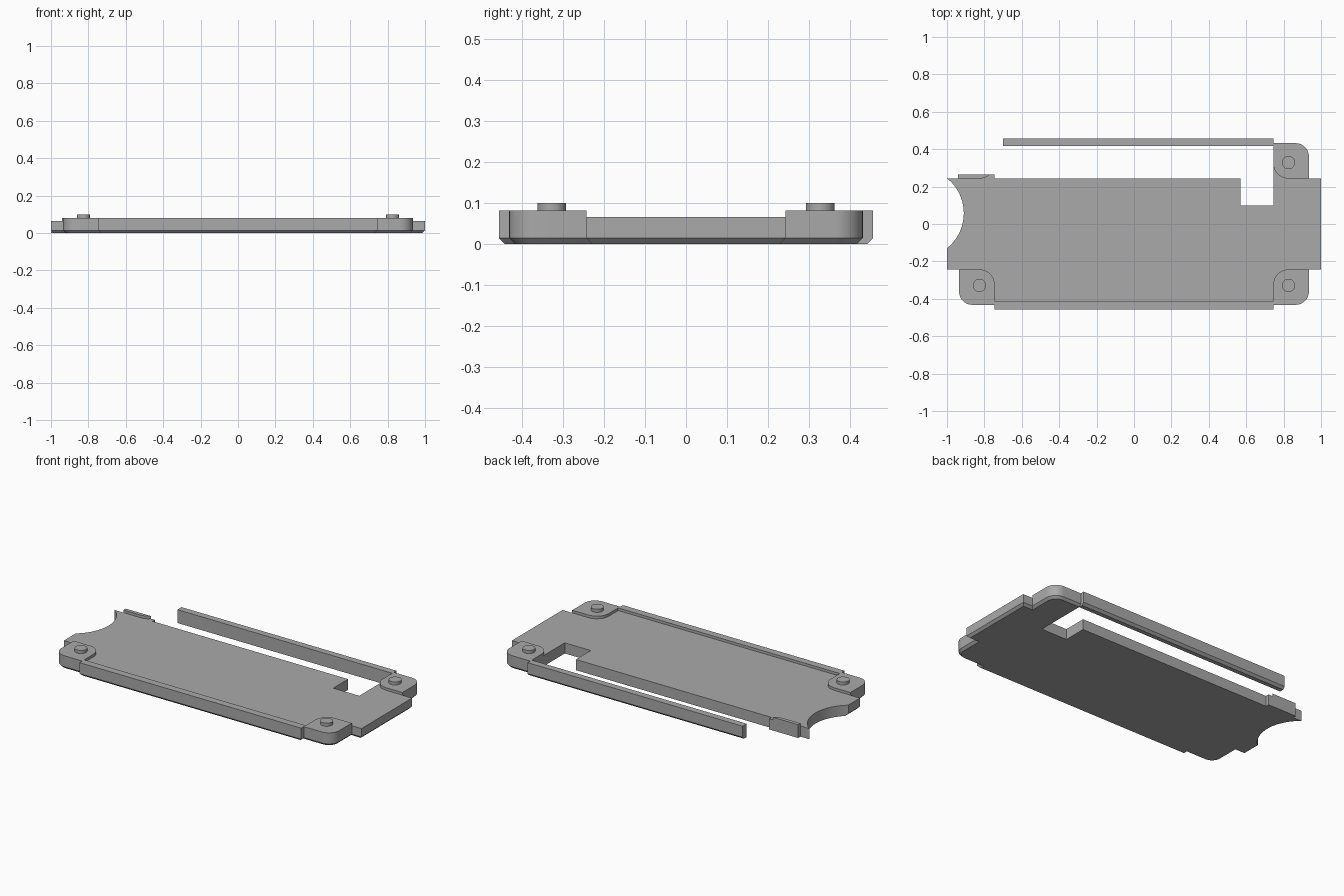
import bpy, bmesh
from math import cos, sin, radians, asin

cube = bpy.data.objects.get("Cube")
if cube:
    bpy.data.objects.remove(cube)

grey = bpy.data.materials.new("plain grey")
grey.use_nodes = True
colour = (0.4, 0.4, 0.4, 1)
grey.diffuse_color = colour
grey.node_tree.nodes["Principled BSDF"].inputs["Base Color"].default_value = colour

PLATE, TOP, PEG = 0.065, 0.081, 0.1        # heights
X0, X1, X2 = 0.745, 0.935, 1.0             # rail end, corner side, plate end
Y0, Y1, Y2 = 0.243, 0.432, 0.457           # corner start, corner side, rail side
RAIL = 0.413                               # inner side of the rails
CHAMFER = 0.014


def arc(cx, cy, r, start, end, steps=10):
    angles = [radians(start + (end - start) * i / steps) for i in range(steps + 1)]
    return [(cx + r * cos(a), cy + r * sin(a)) for a in angles]


def prism(name, outline, z0, z1, chamfered=None):
    """Extrude an outline; chamfer the bottom edges that pass the test."""
    bm = bmesh.new()
    bottom = bm.faces.new([bm.verts.new((x, y, z0)) for x, y in outline])
    grown = bmesh.ops.extrude_face_region(bm, geom=[bottom], use_keep_orig=True)["geom"]
    for v in grown:
        if isinstance(v, bmesh.types.BMVert):
            v.co.z = z1
    bmesh.ops.recalc_face_normals(bm, faces=bm.faces)
    if chamfered:
        edges = []
        for e in bm.edges:
            mid = (e.verts[0].co + e.verts[1].co) / 2
            if mid.z < z0 + 0.001 and chamfered(mid.x, mid.y):
                edges.append(e)
        bmesh.ops.bevel(bm, geom=edges, offset=CHAMFER, segments=1,
                        affect='EDGES', clamp_overlap=False)
    mesh = bpy.data.meshes.new(name)
    bm.to_mesh(mesh)
    bm.free()
    mesh.materials.append(grey)
    ob = bpy.data.objects.new(name, mesh)
    bpy.context.collection.objects.link(ob)
    bpy.ops.object.select_all(action='DESELECT')
    ob.select_set(True)
    bpy.context.view_layer.objects.active = ob
    bpy.ops.object.shade_smooth_by_angle(angle=radians(30))
    return ob


# Main plate with end scoop, rear notch and three rounded corners
R = 0.07
sweep = 180 / 3.14159265 * asin(0.1875 / 0.24)
scoop = arc(-1.15, 0.0575, 0.24, sweep, -sweep, 20)
scoop[0], scoop[-1] = (-X2, Y0), (-X2, -0.13)
outline = scoop + [(-X2, -Y0), (-X1, -Y0)]
outline += arc(-X1 + R, -Y1 + R, R, 180, 270)
outline += [(-X0, -Y1), (-X0, -Y2), (X0, -Y2), (X0, -Y1)]
outline += arc(X1 - R, -Y1 + R, R, 270, 360)
outline += [(X1, -Y0), (X2, -Y0), (X2, Y0), (X1, Y0)]
outline += arc(X1 - R, Y1 - R, R, 0, 90)
outline += [(X0, Y1), (X0, 0.1), (0.57, 0.1), (0.57, Y0),
            (-X0, Y0), (-X0, 0.265), (-0.94, 0.265), (-0.94, Y0)]


def outer_edge(x, y):
    if x < 0:
        return y < -0.2 or (x < -0.999 and y < 0)
    return x > X1 - R or y < -0.42 or y > 0.43


prism("base_plate", outline, 0, PLATE, outer_edge)

# Raised corner pads and their pegs
pad = [(X0, Y1)] + arc(X1 - R, Y1 - R, R, 90, 0) + [(X1, Y0)]
pad += arc(X0 + 0.08, Y0 + 0.08, 0.08, 270, 180)
for name, sx, sy in (("front_right", -1, -1), ("front_left", 1, -1), ("back_left", 1, 1)):
    prism(name + "_pad", [(x * sx, y * sy) for x, y in pad], PLATE, TOP)
    peg = arc(0.826 * sx, 0.328 * sy, 0.035, 0, 360, 32)[:-1]
    prism(name + "_peg", peg, TOP, PEG)

# Remnant of the fourth pad along the rear edge
sliver = [(-0.94, 0.265), (-0.94, Y0)]
sliver += [p for p in arc(-X0 - 0.08, Y0 + 0.08, 0.08, 270, 360) if p[1] < 0.264]
sliver.append((-0.772, 0.265))
prism("back_right_sliver", sliver, PLATE, TOP)

# Long side rails
prism("front_rail", [(-X0, -Y2), (X0, -Y2), (X0, -RAIL), (-X0, -RAIL)], PLATE, TOP)
prism("back_rail", [(-0.7, RAIL + 0.004), (X0, RAIL + 0.004), (X0, Y2), (-0.7, Y2)],
      0, TOP, lambda x, y: y > Y2 - 0.001)
